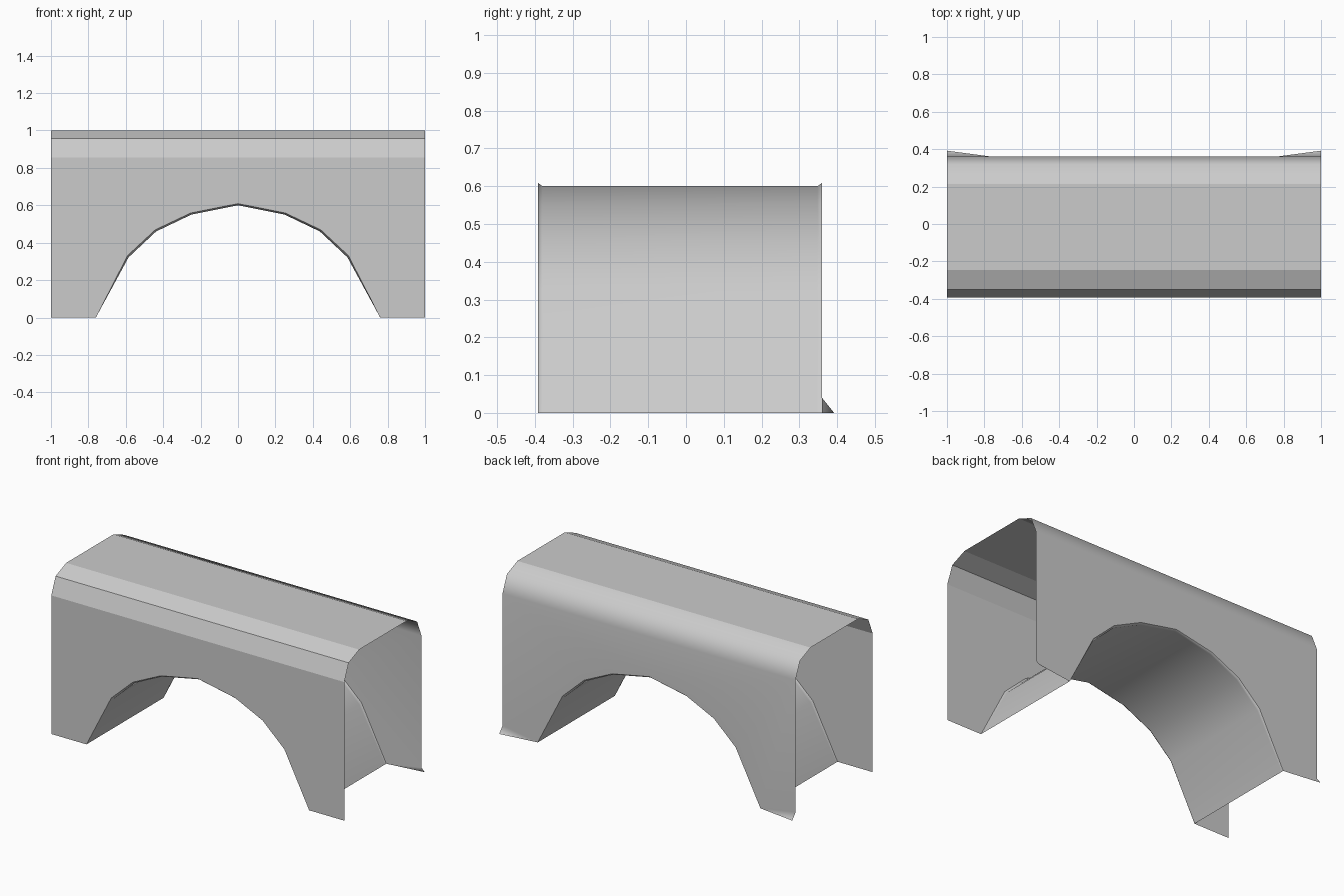
import bpy
import bmesh
import math

old = bpy.data.objects.get("Cube")
if old:
    bpy.data.objects.remove(old, do_unlink=True)

# Single plain grey
grey = bpy.data.materials.new("plain grey")
grey.use_nodes = True
colour = (0.6, 0.6, 0.6, 1)
grey.diffuse_color = colour
grey.node_tree.nodes["Principled BSDF"].inputs["Base Color"].default_value = colour

FRONT, BACK = -0.392, 0.36      # wall planes
TOP, RADIUS = 1.0, 0.145        # roof height and edge rounding
LIP = 0.012                     # softened rim of the arch


def finish(name, bm):
    """Weld a mesh, shade it smoothly and link it."""
    bmesh.ops.remove_doubles(bm, verts=bm.verts, dist=0.0005)
    mesh = bpy.data.meshes.new(name)
    bm.to_mesh(mesh)
    bm.free()
    mesh.materials.append(grey)
    ob = bpy.data.objects.new(name, mesh)
    bpy.context.collection.objects.link(ob)
    bpy.ops.object.select_all(action="DESELECT")
    ob.select_set(True)
    bpy.context.view_layer.objects.active = ob
    bpy.ops.object.shade_smooth_by_angle(angle=math.radians(60))
    mod = ob.modifiers.new("even shading", "WEIGHTED_NORMAL")
    mod.keep_sharp = True
    return ob


def face(bm, points):
    return bm.faces.new([bm.verts.new(p) for p in points])


def strip(bm, row_a, row_b):
    """Quads between two rows of points."""
    for i in range(len(row_a) - 1):
        face(bm, (row_a[i], row_a[i + 1], row_b[i + 1], row_b[i]))


# Arch curve from the left foot to the right foot
half = [(0.76, 0), (0.585, 0.322), (0.438, 0.46), (0.25, 0.55)]
inner = [(-x, z) for x, z in half] + [(0, 0.6)] + [(x, z) for x, z in reversed(half)]
outer = [(x * 1.01, z + 0.009) if z > 0 else (x, z) for x, z in inner]

# Roof: rounded front edge, flat top, rounded back edge
bm = bmesh.new()
profile = []
for cy, angles in ((FRONT + RADIUS, (180, 135, 90)), (BACK - RADIUS, (90, 45, 0))):
    for a in angles:
        t = math.radians(a)
        profile.append((cy + RADIUS * math.cos(t), TOP - RADIUS + RADIUS * math.sin(t)))
strip(bm, [(-1, y, z) for y, z in profile], [(1, y, z) for y, z in profile])
bmesh.ops.reverse_faces(bm, faces=bm.faces)

# Front wall with the arch opening
arch_front = [(x, FRONT, z) for x, z in outer]
eave = TOP - RADIUS
face(bm, [(-1, FRONT, 0)] + arch_front
     + [(1, FRONT, 0), (1, FRONT, eave), (-1, FRONT, eave)])

# Back wall, with its lower outer corners cut for the flares
arch_back = [(x, BACK, z) for x, z in reversed(outer)]
face(bm, arch_back + [(-1, BACK, 0.04), (-1, BACK, eave),
                      (1, BACK, eave), (1, BACK, 0.04)])

# Flared corners at the foot of the back wall
for s in (-1, 1):
    corner = [(s, BACK, 0.04), (s, -FRONT, 0), (s * 0.76, BACK, 0)]
    face(bm, corner if s > 0 else corner[::-1]).normal_update()
bmesh.ops.recalc_face_normals(bm, faces=bm.faces)
finish("outer_shell", bm)

# Arched passage with softened rims at both walls
bm = bmesh.new()
rows = [[(x, y, z) for x, z in curve] for curve, y in (
    (outer, FRONT), (inner, FRONT + LIP), (inner, BACK - LIP), (outer, BACK))]
for a, b in zip(rows, rows[1:]):
    strip(bm, a, b)
bmesh.ops.reverse_faces(bm, faces=bm.faces)
finish("arch_passage", bm)
